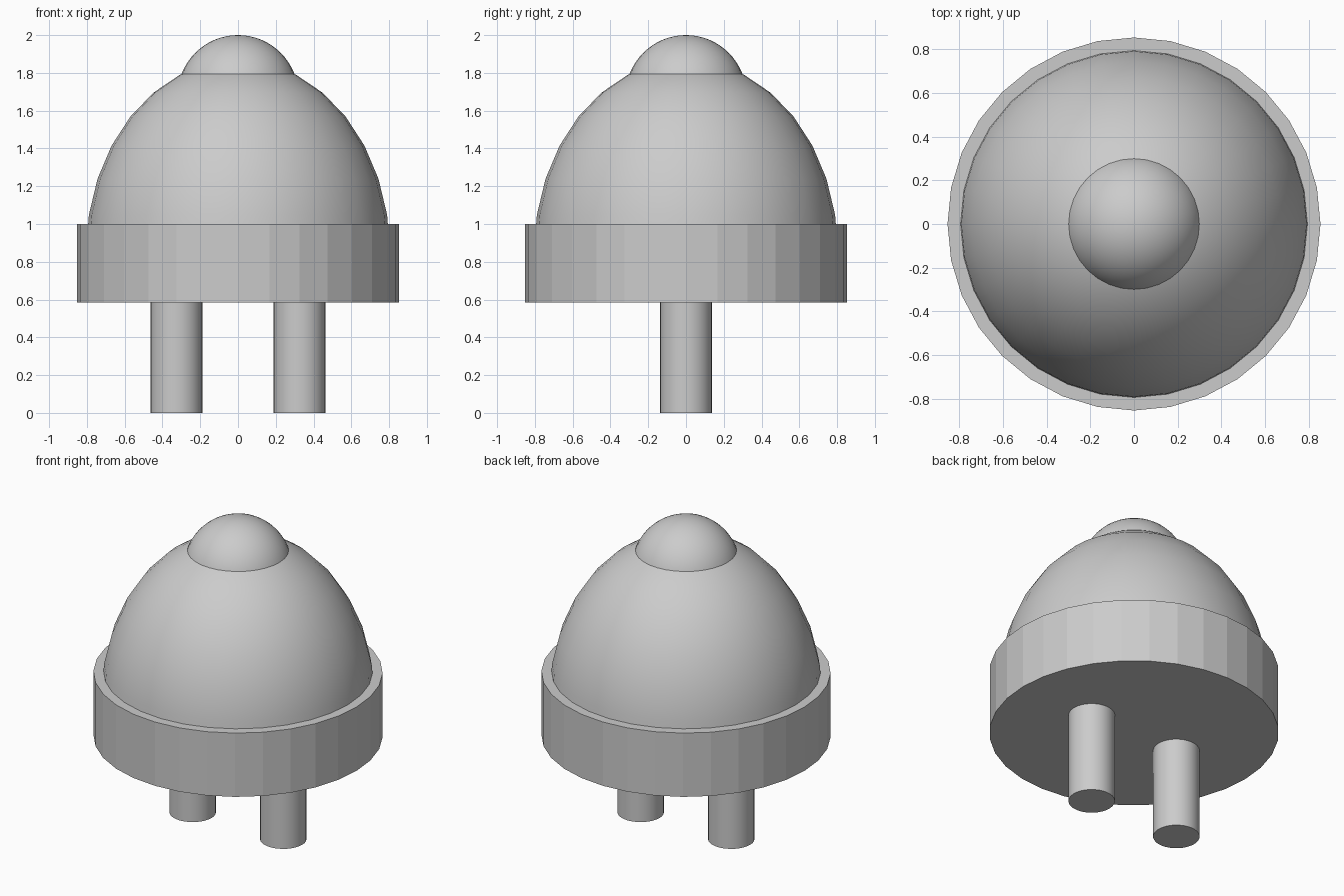
import bpy
import bmesh
import math

if "Cube" in bpy.data.objects:
    bpy.data.objects.remove(bpy.data.objects["Cube"])

GREY = (0.6, 0.6, 0.6, 1.0)
SIDES = 32

grey = bpy.data.materials.new("light grey")
grey.use_nodes = True
grey.diffuse_color = GREY
grey.node_tree.nodes["Principled BSDF"].inputs["Base Color"].default_value = GREY


def finish(name, smooth):
    """Name the active object, colour it and set its shading."""
    obj = bpy.context.object
    obj.name = obj.data.name = name
    obj.data.materials.append(grey)
    if smooth:
        bpy.ops.object.shade_smooth_by_angle(angle=math.radians(35))
    return obj


def cylinder(name, x, radius, bottom, top, smooth):
    bpy.ops.mesh.primitive_cylinder_add(
        vertices=SIDES, radius=radius, depth=top - bottom,
        location=(x, 0, (bottom + top) / 2))
    return finish(name, smooth)


def half_ball(name, radius, height, base, rings):
    """Upper half of a ball, stretched to the given height and closed below."""
    bpy.ops.mesh.primitive_uv_sphere_add(
        segments=SIDES, ring_count=rings, radius=1, location=(0, 0, base))
    mesh = bpy.context.object.data
    bm = bmesh.new()
    bm.from_mesh(mesh)
    cut = bmesh.ops.bisect_plane(
        bm, geom=bm.verts[:] + bm.edges[:] + bm.faces[:], dist=0.0001,
        plane_co=(0, 0, 0), plane_no=(0, 0, 1), clear_inner=True)
    rim = [e for e in cut["geom_cut"] if isinstance(e, bmesh.types.BMEdge)]
    bmesh.ops.contextual_create(bm, geom=rim)
    bmesh.ops.scale(bm, vec=(radius, radius, height), verts=bm.verts)
    bmesh.ops.recalc_face_normals(bm, faces=bm.faces)
    bm.to_mesh(mesh)
    bm.free()
    return finish(name, True)


# Wide collar under the dome
cylinder("collar", 0, 0.853, 0.585, 1.0, False)

# Tall dome, its lower edge sunk into the collar
half_ball("dome", 0.805, 1.017, 0.85, 16)

# Small cap ball on the crown
half_ball("cap", 0.32, 0.32, 1.68, 32)

# Two round pegs, reaching slightly into the collar
for side, name in ((1, "left_peg"), (-1, "right_peg")):
    cylinder(name, side * 0.326, 0.137, 0.0, 0.6, True)
